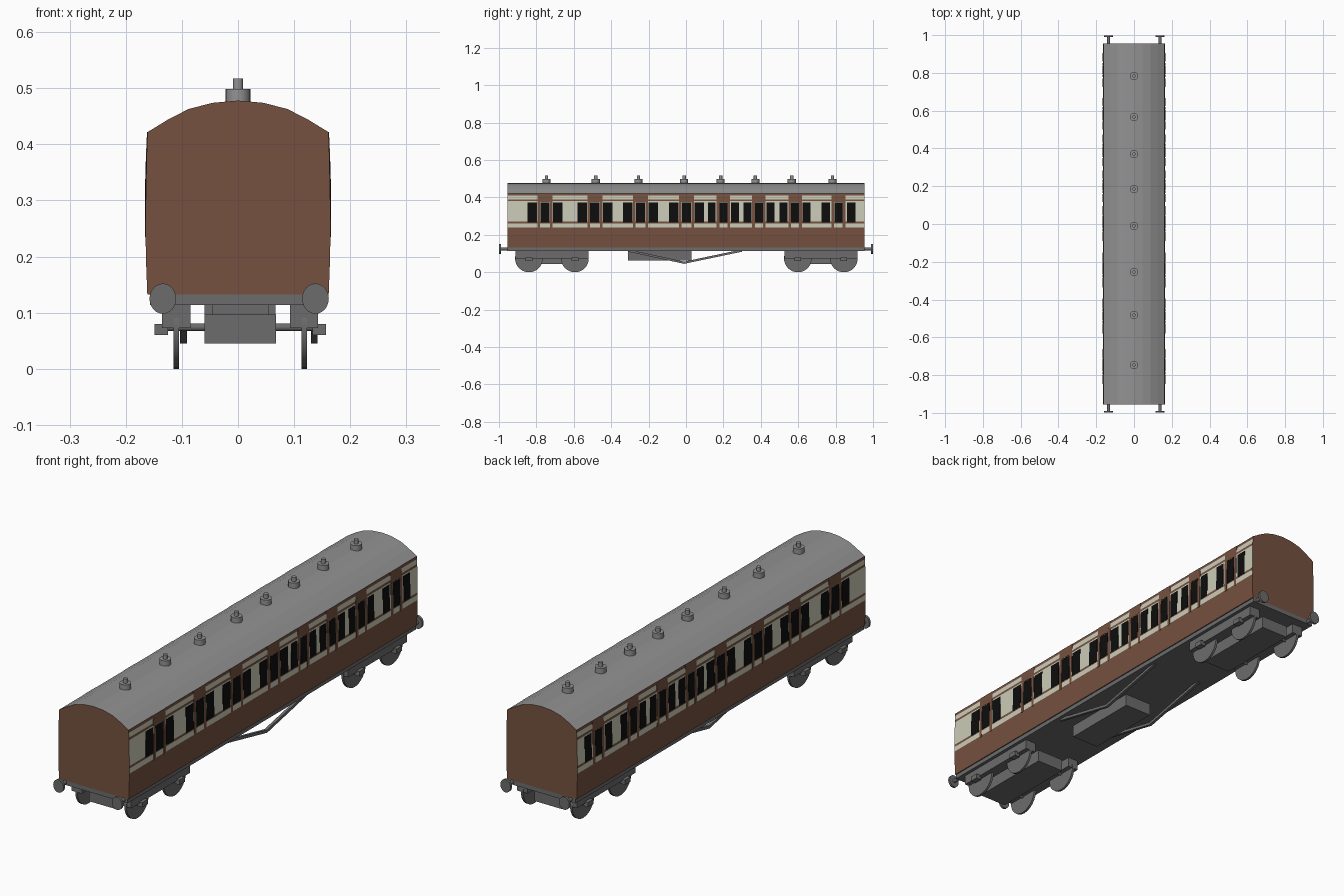
import bpy, bmesh, math
from mathutils import Matrix, Vector

if "Cube" in bpy.data.objects:
    bpy.data.objects.remove(bpy.data.objects["Cube"])


def material(name, rgb):
    m = bpy.data.materials.new(name)
    m.diffuse_color = (*rgb, 1)
    m.use_nodes = True
    m.node_tree.nodes["Principled BSDF"].inputs["Base Color"].default_value = m.diffuse_color
    return m


BROWN = material("brown paint", (0.18, 0.083, 0.05))
CREAM = material("cream paint", (0.60, 0.60, 0.48))
ROOF = material("roof grey", (0.29, 0.29, 0.29))
UNDER = material("underframe grey", (0.15, 0.15, 0.15))
GLASS = material("dark glass", (0.004, 0.004, 0.004))


def finish(name, bm, mats, smooth=False):
    bmesh.ops.recalc_face_normals(bm, faces=bm.faces)
    me = bpy.data.meshes.new(name)
    bm.to_mesh(me)
    bm.free()
    for m in mats:
        me.materials.append(m)
    ob = bpy.data.objects.new(name, me)
    bpy.context.collection.objects.link(ob)
    if smooth:
        bpy.ops.object.select_all(action='DESELECT')
        ob.select_set(True)
        bpy.context.view_layer.objects.active = ob
        bpy.ops.object.shade_smooth_by_angle(angle=math.radians(35))
    return ob


def box(bm, x0, x1, y0, y1, z0, z1):
    mid = Vector((x0 + x1, y0 + y1, z0 + z1)) / 2
    size = Matrix.Diagonal((x1 - x0, y1 - y0, z1 - z0, 1))
    bmesh.ops.create_cube(bm, size=1, matrix=Matrix.Translation(mid) @ size)


def cyl(bm, centre, r, depth, axis, squash=1.0, seg=24):
    rot = {'X': Matrix.Rotation(math.pi / 2, 4, 'Y'),
           'Y': Matrix.Rotation(math.pi / 2, 4, 'X'), 'Z': Matrix()}[axis]
    mat = Matrix.Translation(centre) @ Matrix.Diagonal((squash, 1, 1, 1)) @ rot
    bmesh.ops.create_cone(bm, cap_ends=True, segments=seg, radius1=r,
                          radius2=r, depth=depth, matrix=mat)


def side_x(z):
    """Half width of the gently bowed body side at height z."""
    return 0.165 - 0.004 * ((z - 0.27) / 0.15) ** 2


# Body shell: bowed sides with painted bands, arched roof, brown ends
END = 0.955
levels = [0.132, 0.19, 0.24, 0.262, 0.272, 0.38, 0.39, 0.41, 0.422]
right = [(side_x(z), z) for z in levels]
right += [(0.125, 0.444), (0.088, 0.463), (0.045, 0.474)]
profile = right + [(0, 0.478)] + [(-x, z) for x, z in reversed(right)]
bm = bmesh.new()
rings = [[bm.verts.new((x, y, z)) for x, z in profile] for y in (-END, END)]
n = len(profile)
for i in range(n):
    j = (i + 1) % n
    bm.faces.new((rings[0][i], rings[0][j], rings[1][j], rings[1][i]))
for ring in rings:
    bm.faces.new(ring)
cream_bands = [(0.24, 0.262), (0.272, 0.38), (0.39, 0.41)]
bm.normal_update()
for f in bm.faces:
    z = f.calc_center_median().z
    if abs(f.normal.y) > 0.5:
        f.material_index = 0
    elif z > 0.422:
        f.material_index = 2
    elif z < 0.133:
        f.material_index = 3
    elif any(a < z < b for a, b in cream_bands):
        f.material_index = 1
finish("coach_body", bm, [BROWN, CREAM, ROOF, UNDER])


# Thin plates that follow the bowed sides
def plate(bm, y0, y1, z0, z1, lift):
    steps = 4
    for s in (-1, 1):
        zs = [z0 + (z1 - z0) * i / steps for i in range(steps + 1)]
        loop = [(side_x(z) + lift, z) for z in zs]
        loop += [(side_x(z) - 0.002, z) for z in reversed(zs)]
        a, b = [[bm.verts.new((s * x, y, z)) for x, z in loop] for y in (y0, y1)]
        m = len(loop)
        for i in range(m):
            j = (i + 1) % m
            bm.faces.new((a[i], a[j], b[j], b[i]))
        bm.faces.new(a)
        bm.faces.new(b)


# Compartments: (door centre, side window offset, window width)
compartments = [(-0.754, 0.068, 0.05), (-0.487, 0.068, 0.05),
                (-0.243, 0.068, 0.05), (0.003, 0.068, 0.05),
                (0.20, 0.062, 0.042), (0.39, 0.062, 0.042),
                (0.583, 0.062, 0.042), (0.815, 0.068, 0.044)]
glass, doors = bmesh.new(), bmesh.new()
for c, off, w in compartments:
    for k in (-1, 0, 1):
        plate(glass, c + k * off - w / 2, c + k * off + w / 2, 0.267, 0.374, 0.001)
        if k:  # door posts
            p = c + k * (w / 2 + 0.008)
            plate(doors, p - 0.007, p + 0.007, 0.235, 0.422, 0.0012)
    # door head panel
    plate(doors, c - w / 2 - 0.005, c + w / 2 + 0.005, 0.376, 0.422, 0.0012)
finish("windows", glass, [GLASS])
finish("door_frames", doors, [BROWN])

# Roof ventilators
bm = bmesh.new()
for y in (-0.746, -0.482, -0.254, -0.01, 0.185, 0.371, 0.566, 0.783):
    cyl(bm, (0, y, 0.485), 0.022, 0.028, 'Z')
    cyl(bm, (0, y, 0.507), 0.009, 0.02, 'Z')
finish("roof_ventilators", bm, [ROOF], True)

# Underframe floor and equipment box
bm = bmesh.new()
box(bm, -0.157, 0.157, -END, END, 0.114, 0.133)
finish("underframe", bm, [UNDER])
bm = bmesh.new()
box(bm, -0.06, 0.067, -0.31, 0.03, 0.062, 0.116)
finish("equipment_box", bm, [UNDER])

# Buffers
bm = bmesh.new()
for s in (-1, 1):
    for x in (-0.134, 0.138):
        cyl(bm, (x, s * 0.994, 0.125), 0.027, 0.01, 'Y', 0.88)
        cyl(bm, (x, s * 0.97, 0.125), 0.008, 0.045, 'Y')
# squash is about the buffer's own centre
finish("buffers", bm, [UNDER], True)

# Bogies: frame boxes, axle boxes, wheels and axles
MID = 0.004
frames, wheels = bmesh.new(), bmesh.new()
for cy in (-0.717, 0.721):
    box(frames, MID - 0.064, MID + 0.064, cy - 0.185, cy + 0.185, 0.045, 0.097)
    box(frames, MID - 0.05, MID + 0.05, cy - 0.05, cy + 0.05, 0.09, 0.116)
    for s in (-1, 1):
        xs = sorted((MID + s * 0.089, MID + s * 0.139))
        box(frames, *xs, cy - 0.195, cy + 0.195, 0.073, 0.116)
        for d in (-0.123, 0.123):
            xs = sorted((MID + s * 0.129, MID + s * 0.153))
            box(frames, *xs, cy + d - 0.018, cy + d + 0.018, 0.06, 0.08)
            cyl(wheels, (MID + s * 0.114, cy + d, 0.074), 0.074, 0.01, 'X', seg=32)
    for d in (-0.123, 0.123):
        cyl(wheels, (MID, cy + d, 0.074), 0.007, 0.26, 'X', seg=12)
finish("bogie_frames", frames, [UNDER])
finish("wheels", wheels, [UNDER], True)

# Truss rods: shallow V under each side
bm = bmesh.new()
for x in (-0.097, 0.136):
    pts = [(-0.31, 0.116), (-0.01, 0.051), (0.30, 0.116)]
    for (ya, za), (yb, zb) in zip(pts, pts[1:]):
        quad = [(ya, za - 0.006), (yb, zb - 0.006), (yb, zb + 0.006), (ya, za + 0.006)]
        a, b = [[bm.verts.new((x + dx, y, z)) for y, z in quad] for dx in (-0.006, 0.006)]
        for i in range(4):
            j = (i + 1) % 4
            bm.faces.new((a[i], a[j], b[j], b[i]))
        bm.faces.new(a)
        bm.faces.new(b)
finish("truss_rods", bm, [UNDER])
